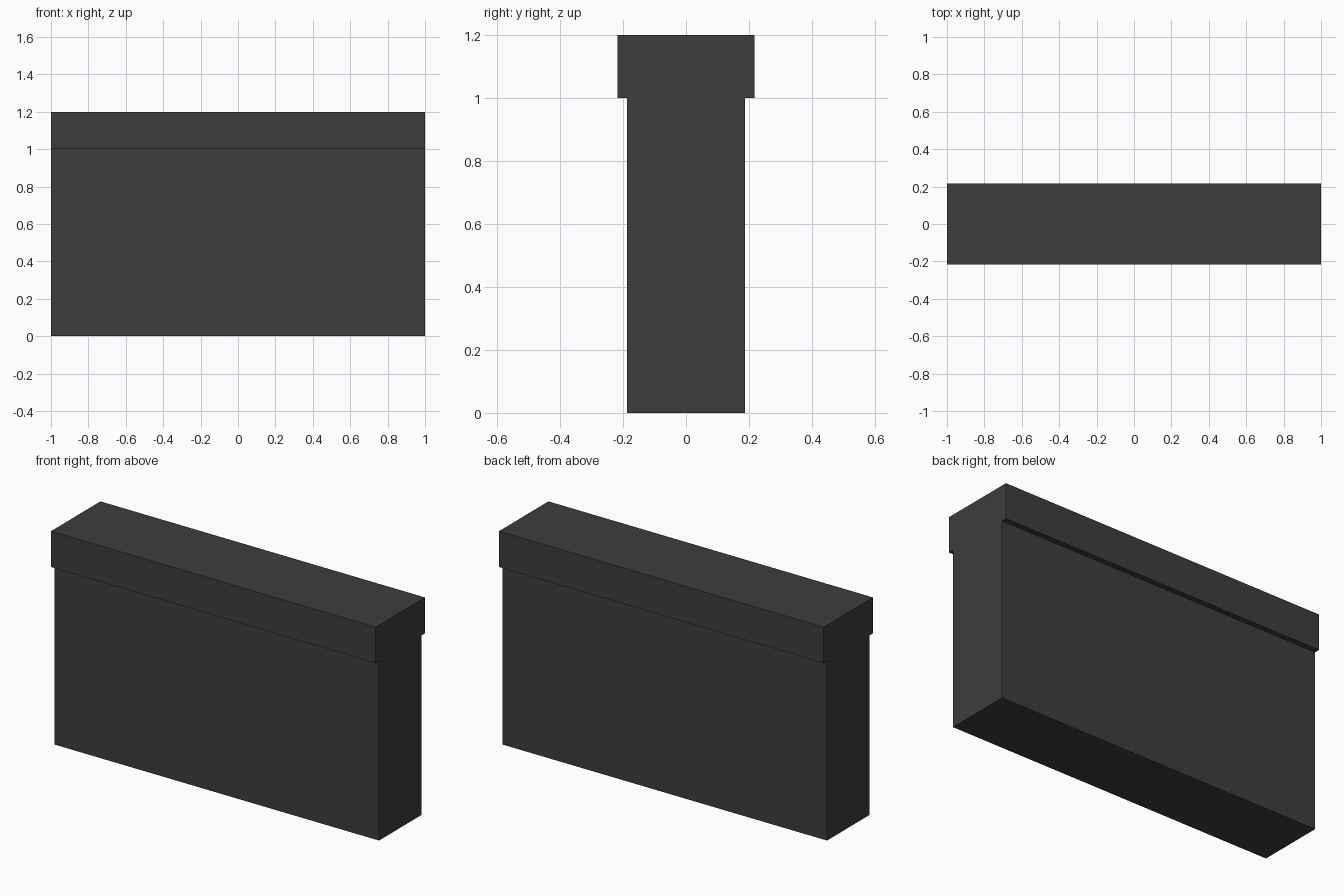
import bpy
import bmesh

cube = bpy.data.objects.get("Cube")
if cube:
    bpy.data.objects.remove(cube, do_unlink=True)

LENGTH = 2.0
HEIGHT = 1.2
CAP_BOTTOM = 1.0
WALL_HALF = 0.187
CAP_HALF = 0.217

# Charcoal material
charcoal = bpy.data.materials.new("charcoal")
charcoal.use_nodes = True
color = (0.047, 0.047, 0.047, 1)
charcoal.diffuse_color = color
charcoal.node_tree.nodes["Principled BSDF"].inputs["Base Color"].default_value = color

# Half of the wall's cross-section (y, z), mirrored to a T shape
half = [(WALL_HALF, 0), (WALL_HALF, CAP_BOTTOM), (CAP_HALF, CAP_BOTTOM), (CAP_HALF, HEIGHT)]
profile = half + [(-y, z) for y, z in reversed(half)]

# Capped wall: cross-section extruded along its length
bm = bmesh.new()
end = bm.faces.new([bm.verts.new((-LENGTH / 2, y, z)) for y, z in profile])
result = bmesh.ops.extrude_face_region(bm, geom=[end], use_keep_orig=True)
moved = [v for v in result["geom"] if isinstance(v, bmesh.types.BMVert)]
bmesh.ops.translate(bm, verts=moved, vec=(LENGTH, 0, 0))
bmesh.ops.recalc_face_normals(bm, faces=bm.faces)

mesh = bpy.data.meshes.new("capped_wall")
bm.to_mesh(mesh)
bm.free()
mesh.materials.append(charcoal)
wall = bpy.data.objects.new("capped_wall", mesh)
bpy.context.collection.objects.link(wall)
